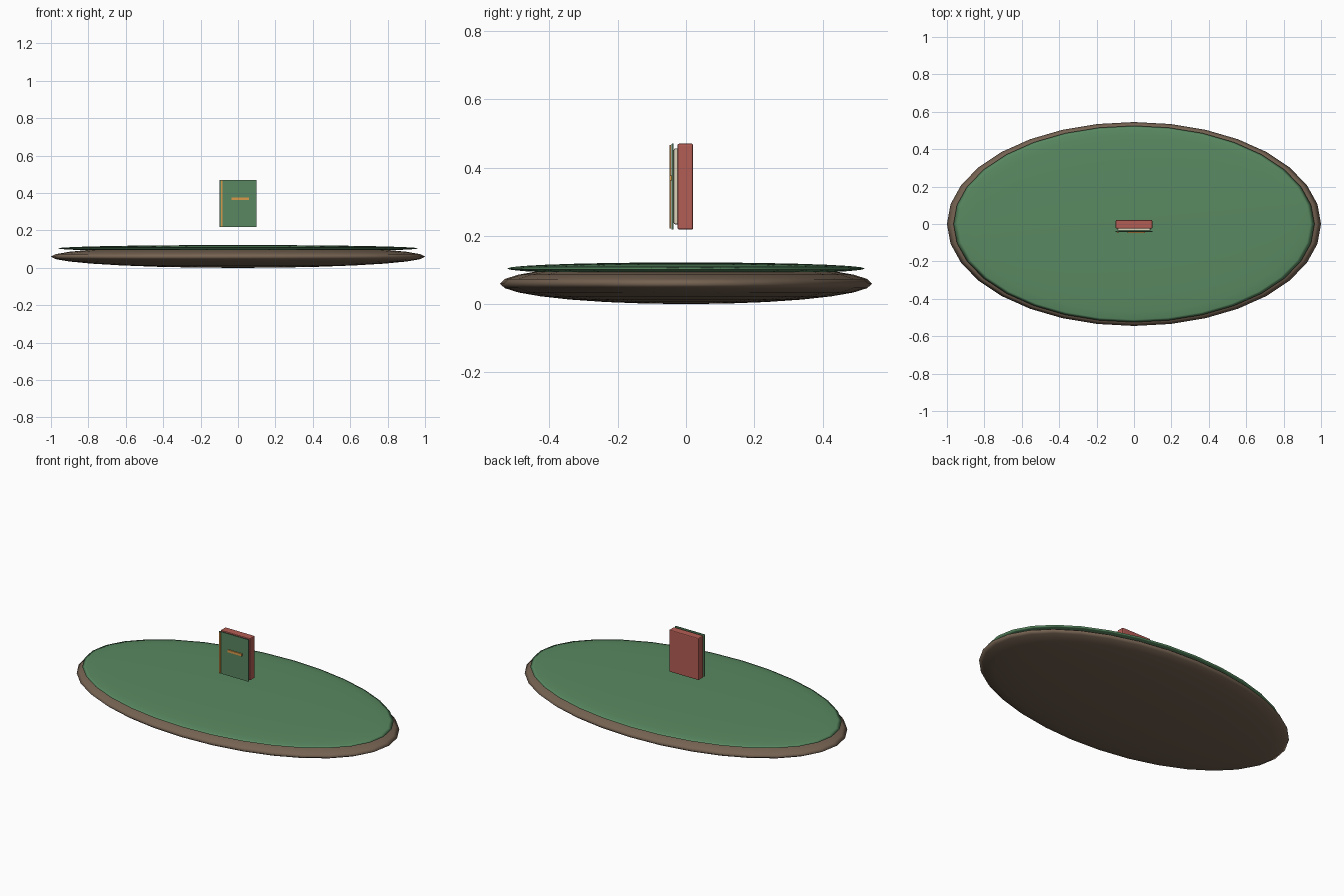
import bpy

if "Cube" in bpy.data.objects:
    bpy.data.objects.remove(bpy.data.objects["Cube"])


def material(name, rgb):
    m = bpy.data.materials.new(name)
    m.diffuse_color = (*rgb, 1.0)
    m.use_nodes = True
    m.node_tree.nodes["Principled BSDF"].inputs["Base Color"].default_value = m.diffuse_color
    return m


GRASS = material("grass_green", (0.10, 0.25, 0.12))
SOIL = material("soil_brown", (0.18, 0.125, 0.085))
COVER = material("cover_green", (0.10, 0.24, 0.12))
RED = material("binding_red", (0.45, 0.11, 0.09))
PAPER = material("paper_cream", (0.72, 0.66, 0.50))
GOLD = material("gold", (0.70, 0.32, 0.07))


def disc(name, radii, z, mat):
    """Smooth flattened sphere."""
    bpy.ops.mesh.primitive_uv_sphere_add(segments=32, ring_count=14, radius=1, location=(0, 0, z))
    ob = bpy.context.object
    ob.name = name
    ob.scale = radii
    bpy.ops.object.transform_apply(location=False, rotation=False, scale=True)
    bpy.ops.object.shade_smooth()
    ob.data.materials.append(mat)


def box(name, x, y, z, mat, bevel=0.0):
    """Box given by its (min, max) range on each axis."""
    spans = (x, y, z)
    bpy.ops.mesh.primitive_cube_add(size=1, location=[(a + b) / 2 for a, b in spans])
    ob = bpy.context.object
    ob.name = name
    ob.scale = [b - a for a, b in spans]
    bpy.ops.object.transform_apply(location=False, rotation=False, scale=True)
    ob.data.materials.append(mat)
    if bevel:
        mod = ob.modifiers.new("rounded_edges", 'BEVEL')
        mod.width = bevel
        mod.segments = 2


# Ground: brown soil lens with a thinner grass lens on top
disc("soil_base", (1.0, 0.545, 0.06), 0.06, SOIL)
disc("grass_top", (0.965, 0.525, 0.018), 0.104, GRASS)

# Floating book: red body, page block and thin front cover
box("book_body", (-0.098, 0.098), (-0.025, 0.021), (0.218, 0.470), RED, 0.005)
box("page_block", (-0.088, 0.088), (-0.036, -0.020), (0.233, 0.456), PAPER, 0.005)
box("front_cover", (-0.098, 0.098), (-0.042, -0.037), (0.218, 0.470), COVER, 0.001)

# Gold trim on the cover
box("spine_stripe", (-0.092, -0.082), (-0.048, -0.044), (0.222, 0.466), GOLD)
box("title_bar", (-0.035, 0.058), (-0.048, -0.041), (0.362, 0.376), GOLD)
